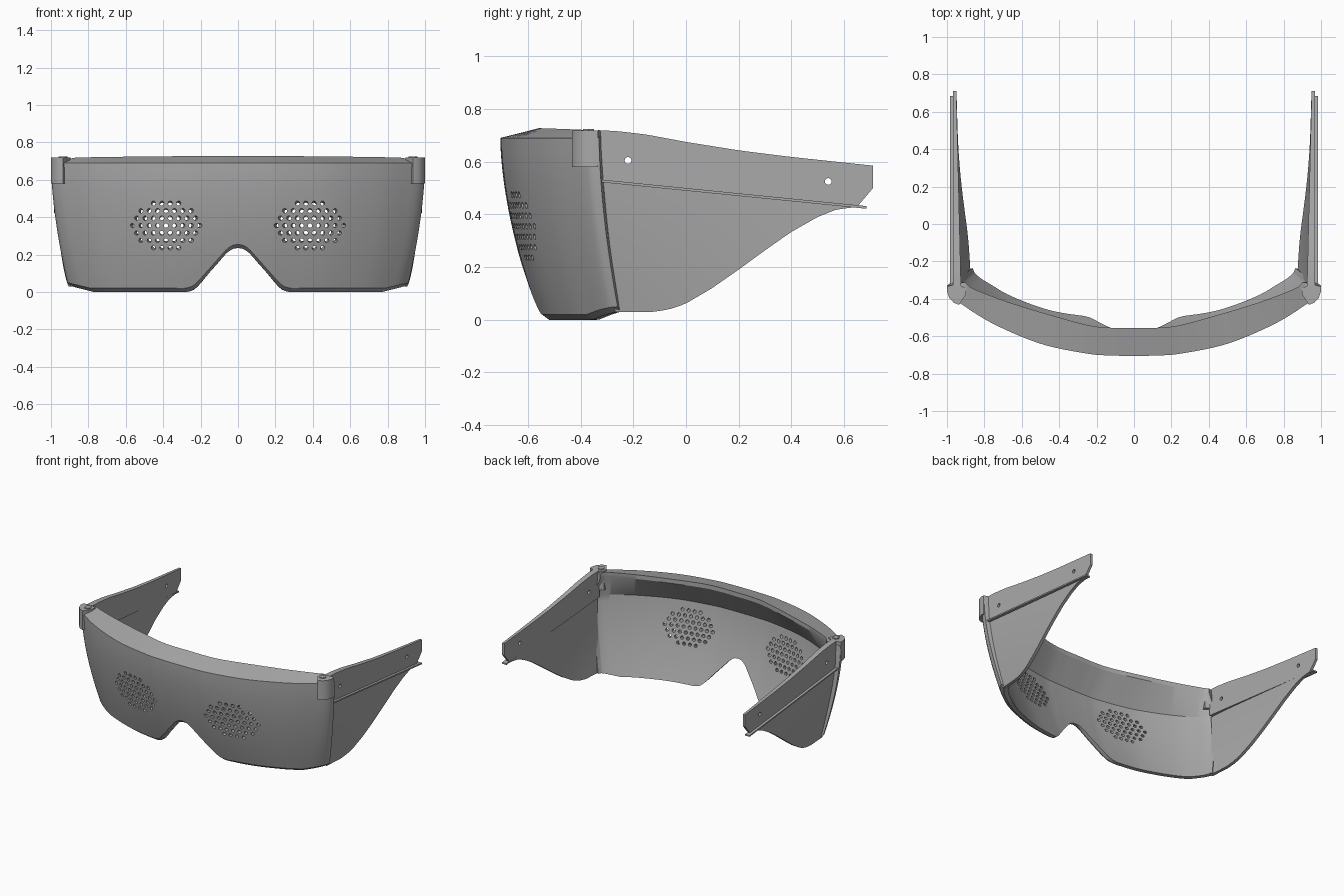
import bpy, bmesh, math
from mathutils import Vector, Matrix

cube = bpy.data.objects.get("Cube")
if cube:
    bpy.data.objects.remove(cube, do_unlink=True)

GREY = (0.40, 0.40, 0.40, 1)
grey = bpy.data.materials.new("matte grey")
grey.use_nodes = True
grey.diffuse_color = GREY
bsdf = next(n for n in grey.node_tree.nodes if n.type == 'BSDF_PRINCIPLED')
bsdf.inputs["Base Color"].default_value = GREY
TOP = 0.69


def make(name, bm, angle=35):
    bmesh.ops.recalc_face_normals(bm, faces=bm.faces)
    me = bpy.data.meshes.new(name)
    bm.to_mesh(me)
    bm.free()
    me.materials.append(grey)
    ob = bpy.data.objects.new(name, me)
    bpy.context.collection.objects.link(ob)
    smooth(ob, angle)
    return ob


def smooth(ob, angle):
    bpy.ops.object.select_all(action='DESELECT')
    ob.select_set(True)
    bpy.context.view_layer.objects.active = ob
    bpy.ops.object.shade_smooth_by_angle(angle=math.radians(angle))


def loft(name, sections, angle=35):
    """Skin closed cross-sections and cap both ends."""
    bm = bmesh.new()
    rings = [[bm.verts.new(p) for p in sec] for sec in sections]
    n = len(rings[0])
    for a, b in zip(rings, rings[1:]):
        for i in range(n):
            j = (i + 1) % n
            bm.faces.new((a[i], a[j], b[j], b[i]))
    bm.faces.new(rings[0])
    bm.faces.new(rings[-1])
    return make(name, bm, angle)


def drill(ob, holes, radius, length, angle):
    """Cut round holes, each given as (centre, axis)."""
    bm = bmesh.new()
    for centre, axis in holes:
        turn = Vector(axis).to_track_quat('Z', 'Y').to_matrix().to_4x4()
        bmesh.ops.create_cone(bm, cap_ends=True, segments=12, radius1=radius, radius2=radius,
                              depth=length, matrix=Matrix.Translation(centre) @ turn)
    cutter = make("hole_cutter", bm)
    cutter.hide_render = True
    mod = ob.modifiers.new("holes", 'BOOLEAN')
    mod.operation, mod.solver, mod.object = 'DIFFERENCE', 'EXACT', cutter
    bpy.context.view_layer.objects.active = ob
    bpy.ops.object.modifier_apply(modifier=mod.name)
    bpy.data.objects.remove(cutter, do_unlink=True)
    smooth(ob, angle)


def lerp_table(pts, x):
    for (x0, y0), (x1, y1) in zip(pts, pts[1:]):
        if x <= x1:
            f = max(0, (x - x0) / (x1 - x0))
            return y0 + (y1 - y0) * f
    return pts[-1][1]


def spline(pts, u):
    """Smooth curve through mirrored half-plan points; u runs 0..1."""
    p = [Vector(q) for q in pts]
    p = [Vector((-p[1].x, p[1].y))] + p + [p[-1] * 2 - p[-2]]
    t = u * (len(pts) - 1)
    i = min(int(t), len(pts) - 2)
    t -= i
    a, b, c, d = p[i:i + 4]
    return 0.5 * (2 * b + (c - a) * t + (2 * a - 5 * b + 4 * c - d) * t * t
                  + (3 * b - a - 3 * c + d) * t ** 3)


def lean(z):
    return max(0, 1 - z / TOP) ** 1.7


# Visor: plan curves at the top, bottom and inner brow rim
top_plan = [(0, -.705), (.12, -.703), (.25, -.693), (.5, -.64), (.75, -.535), (.92, -.43), (.985, -.375), (1, -.33)]
low_plan = [(0, -.555), (.12, -.553), (.24, -.545), (.46, -.51), (.68, -.43), (.82, -.345), (.88, -.29), (.9, -.25)]
brow_plan = [(0, -.555), (.12, -.555), (.25, -.54), (.47, -.48), (.68, -.415), (.85, -.35), (.89, -.325), (.9, -.31)]
lower_edge = [(0, .235), (.03, .23), (.06, .21), (.1, .165), (.2, .05), (.235, .015), (.27, 0), (.78, 0), (.9, .03)]


def shell(u, z, depth):
    """Point on the visor at height z, sunk inwards by depth."""
    def at(v):
        return spline(top_plan, v).lerp(spline(low_plan, v), lean(z))
    d = (at(min(u + .005, 1)) - at(max(u - .005, 0))).normalized()
    p = at(u) + Vector((-d.y, d.x)) * depth
    return Vector((0 if u == 0 else p.x, p.y, z))


def visor_section(u):
    zl = lerp_table(lower_edge, spline(low_plan, u).x)
    rows = 12
    thick = lambda z: .03 + .02 * lean(z)
    sec = [shell(u, zl, .02)]
    sec += [shell(u, zl + .02 + (TOP - zl - .02) * i / rows, 0) for i in range(rows + 1)]
    b = spline(brow_plan, u)
    rim = .728 - .018 * u ** 2
    sec += [Vector((b.x, b.y, rim)), Vector((b.x, b.y, rim - .03))]
    for i in range(rows + 1):
        z = .53 + (zl - .53) * i / rows
        sec.append(shell(u, z, thick(z)))
    return sec


COLS = 63
half = [visor_section(i / COLS) for i in range(COLS + 1)]
mirrored = [[Vector((-p.x, p.y, p.z)) for p in sec] for sec in half[:0:-1]]
visor = loft("visor", mirrored + half, 30)

# Pinhole clusters, aimed at each eye
holes = []
for side in (-1, 1):
    for row, count in enumerate((4, 7, 8, 9, 8, 7, 4)):
        for k in range(count):
            x = .385 + (k - (count - 1) / 2) * .0435
            z = .355 + (row - 3) * .0385
            u = min((i / 200 for i in range(200)), key=lambda v: abs(shell(v, z, 0).x - x))
            p = Vector((side * x, shell(u, z, .015).y, z))
            holes.append((p, Vector((side * .385, -.2, .355)) - p))
drill(visor, holes, .0115, .14, 30)

# Side arms and shields
arm_top = [(-.34, .72), (-.26, .716), (-.15, .703), (0, .675), (.2, .643), (.4, .618), (.71, .585)]
shield_low = [(-.36, .03), (-.12, .03), (-.06, .04), (0, .06), (.1, .118), (.2, .188),
              (.3, .262), (.4, .333), (.5, .39), (.57, .418), (.66, .43)]


def seam(y):
    return .53 - .1 * (y + .32)


def shield_section(a, side):
    outer, inner = [], []
    for i in range(13):
        y0 = -.265 + .925 * a
        low = min(lerp_table(shield_low, y0), seam(y0) - .004)
        z = low + (seam(y0) - low) * i / 12
        y = y0 - .08 * (z / .55) * (1 - a) ** 3
        x = .972 - .085 * lean(z) * (1 - max(0, y + .3) / 1.2)
        outer.append(Vector((side * x, y, z)))
        inner.append(Vector((side * (x - .022), y, z)))
    return outer + inner[::-1]


def box_section(side, x0, x1, y, z0, z1):
    return [Vector((side * x, y, z)) for x, z in ((x0, z0), (x1, z0), (x1, z1), (x0, z1))]


def prism(name, outline, z0, z1):
    return loft(name, [[Vector((x, y, z)) for x, y in outline] for z in (z0, z1)], 30)


hinge_plan = [(.935, -.432), (.965, -.42), (.988, -.395), (1, -.36), (1, -.335),
              (.95, -.32), (.895, -.345), (.9, -.38)]
for side, label in ((1, "left"), (-1, "right")):
    loft(label + "_side_shield", [shield_section(i / 40, side) for i in range(41)])

    arm = []
    for y in [-.335 + .985 * i / 30 for i in range(31)] + [.71]:
        z0 = .5 if y > .7 else seam(y) - .004
        inner_x = .925 + .025 * (y + .335) / 1.045
        arm.append(box_section(side, inner_x, .967, y, z0, lerp_table(arm_top, y)))
    arm_ob = loft(label + "_arm", arm)
    drill(arm_ob, [((side * .95, -.22, .605), (1, 0, 0)), ((side * .95, .54, .525), (1, 0, 0))], .013, .2, 35)

    # Outward ledge between arm and shield
    loft(label + "_ledge", [box_section(side, .95, .985, y, seam(y) - .008, seam(y) + .002)
                            for y in (-.32, .685)])

    # Hinge block with hexagonal screw head
    prism(label + "_hinge", [(side * x, y) for x, y in hinge_plan], .58, .718)
    hexagon = [(side * .935 + .024 * math.cos(k * math.pi / 3), -.37 + .024 * math.sin(k * math.pi / 3))
               for k in range(6)]
    prism(label + "_hinge_screw", hexagon, .7, .724)
